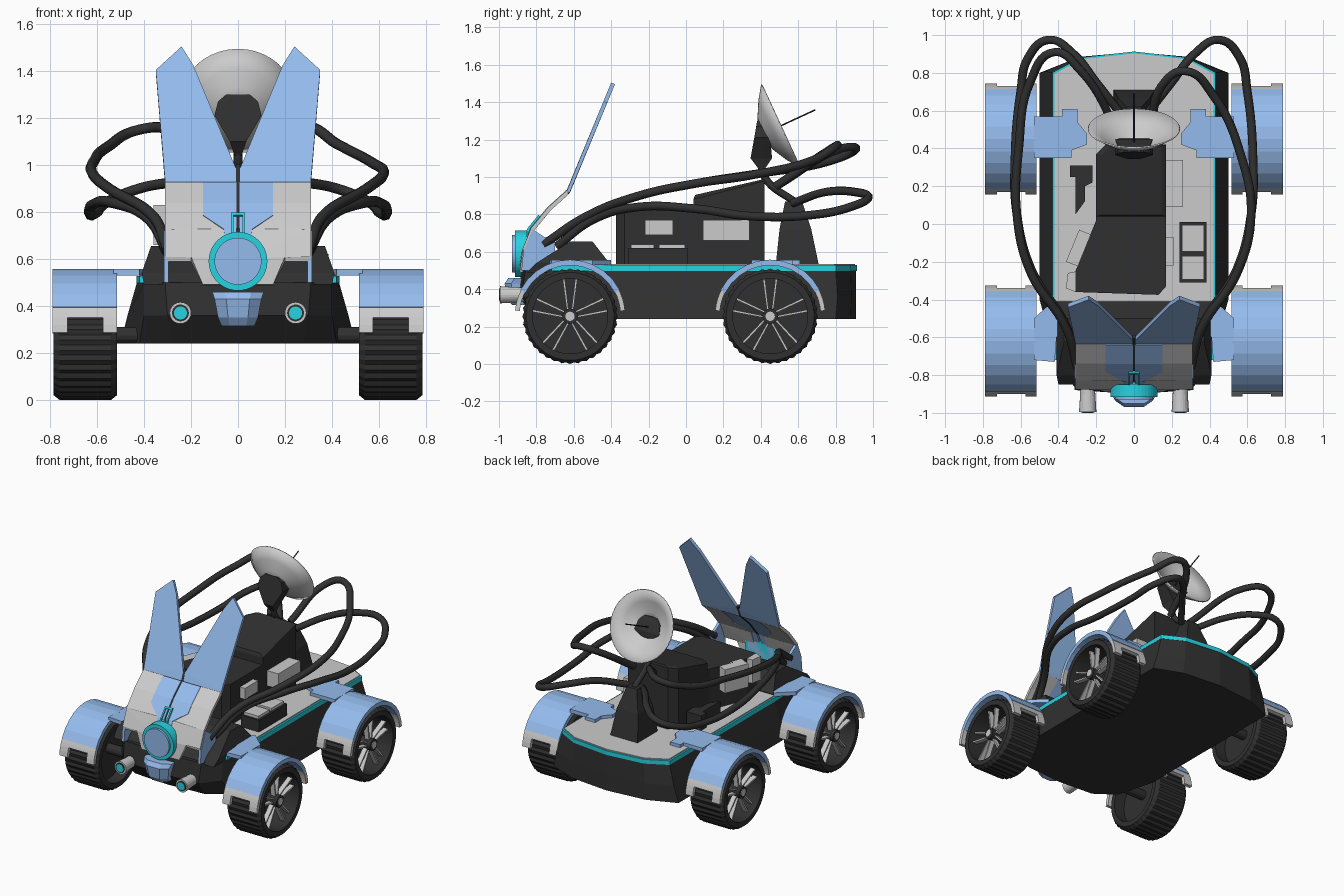
import bpy, bmesh, math
from mathutils import Vector

if "Cube" in bpy.data.objects:
    bpy.data.objects.remove(bpy.data.objects["Cube"])

def mat(name, c):
    m = bpy.data.materials.new(name)
    m.diffuse_color = (*c, 1)
    m.use_nodes = True
    m.node_tree.nodes["Principled BSDF"].inputs["Base Color"].default_value = m.diffuse_color
    return m
BLUE = mat("blue", (0.30, 0.50, 0.85))
DARK = mat("dark", (0.03, 0.03, 0.03))
CYAN = mat("cyan", (0.02, 0.65, 0.75))
GREY = None

def finish(name, bm, m, mirror=False, smooth=False):
    bmesh.ops.recalc_face_normals(bm, faces=bm.faces)
    me = bpy.data.meshes.new(name)
    for f in bm.faces:
        f.smooth = smooth
    bm.to_mesh(me)
    bm.free()
    if m:
        me.materials.append(m)
    ob = bpy.data.objects.new(name, me)
    bpy.context.collection.objects.link(ob)
    if mirror:
        ob.modifiers.new("mirror", 'MIRROR').use_mirror_merge = False
    return ob

def loft(name, rings, m, mirror=False, closed=False, caps=True, smooth=False):
    bm = bmesh.new()
    vs = [[bm.verts.new(p) for p in r] for r in rings]
    n = len(vs[0])
    for a, b in zip(vs, vs[1:] + ([vs[0]] if closed else [])):
        for i in range(n):
            j = (i + 1) % n
            bm.faces.new((a[i], a[j], b[j], b[i]))
    if caps and not closed:
        bm.faces.new(vs[0])
        bm.faces.new(vs[-1])
    return finish(name, bm, m, mirror, smooth)

def prism(name, pts, axis, a, b, m, mirror=False):
    put = {'x': lambda p, t: (t, p[0], p[1]), 'y': lambda p, t: (p[0], t, p[1]),
           'z': lambda p, t: (p[0], p[1], t)}[axis]
    return loft(name, [[put(p, t) for p in pts] for t in (a, b)], m, mirror)

def box(name, x0, x1, y0, y1, z0, z1, m, mirror=False):
    return prism(name, [(x0, y0), (x1, y0), (x1, y1), (x0, y1)], 'z', z0, z1, m, mirror)

def circle(cx, cy, r, n=32):
    return [(cx + r * math.cos(2 * math.pi * i / n), cy + r * math.sin(2 * math.pi * i / n)) for i in range(n)]

def rects(levels):
    return [[(-x, a, z), (x, a, z), (x, b, z), (-x, b, z)] for z, x, a, b in levels]

def sym(half):
    return half + [(-x, y) for x, y in reversed(half) if x > 0]

def tube(name, pts, r, m):
    cu = bpy.data.curves.new(name, 'CURVE')
    cu.dimensions = '3D'
    cu.bevel_depth, cu.bevel_resolution, cu.resolution_u = r, 2, 8
    cu.use_fill_caps = True
    s = cu.splines.new('BEZIER')
    s.bezier_points.add(len(pts) - 1)
    for bp, p in zip(s.bezier_points, pts):
        bp.co = p
        bp.handle_left_type = bp.handle_right_type = 'AUTO'
    cu.materials.append(m)
    bpy.context.collection.objects.link(bpy.data.objects.new(name, cu))

# curved front surface: y as a function of height
FACE = [(0.48, -0.88), (0.6, -0.87), (0.72, -0.82), (0.83, -0.73), (0.92, -0.63), (1.5, -0.39)]
def face_y(z):
    for (z0, y0), (z1, y1) in zip(FACE, FACE[1:]):
        if z <= z1 + 1e-5:
            return y0 + (y1 - y0) * (z - z0) / (z1 - z0)
    return FACE[-1][1]

def sheet(name, pts, m, off=0, thick=0.022):
    bm = bmesh.new()
    bm.faces.new([bm.verts.new((x, 0, z)) for x, z in pts])
    for z, _ in FACE[1:-1]:
        bmesh.ops.bisect_plane(bm, geom=bm.verts[:] + bm.edges[:] + bm.faces[:],
                               plane_co=(0, 0, z), plane_no=(0, 0, 1))
    bmesh.ops.triangulate(bm, faces=bm.faces[:])
    for v in bm.verts:
        v.co.y = face_y(v.co.z) + off
    ob = finish(name, bm, m, True)
    s = ob.modifiers.new("thickness", 'SOLIDIFY')
    s.thickness, s.offset = thick, 0

# hull, trim and deck
hull = [(0.24, [(0, -.80), (.28, -.78), (.42, -.68), (.50, -.40), (.50, .80), (.30, .88), (0, .91)]),
        (0.36, [(0, -.90), (.30, -.88), (.40, -.76), (.47, -.40), (.47, .81), (.29, .885), (0, .91)]),
        (0.50, [(0, -.88), (.31, -.86), (.40, -.74), (.43, -.40), (.43, .80), (.28, .88), (0, .91)])]
loft("hull", [[(x, y, z) for x, y in sym(h)] for z, h in hull], DARK)
prism("deck_trim", sym([(0, -.72), (.42, -.72), (.432, -.4), (.432, .802), (.28, .882), (0, .913)]), 'z', .498, .528, CYAN)
prism("deck", sym([(0, -.70), (.41, -.70), (.42, -.4), (.42, .795), (.28, .872), (0, .903)]), 'z', .505, .535, GREY)
loft("hood", rects([(.49, .40, -.85, -.42), (.54, .41, -.80, -.41), (.655, .37, -.62, -.50)]), DARK)

# wheels, fenders and axles
def arc(cy, r0, r1, a0, a1, n):
    an = [math.radians(a0 + (a1 - a0) * i / n) for i in range(n + 1)]
    return ([(cy + r1 * math.cos(a), .26 + r1 * math.sin(a)) for a in an] +
            [(cy + r0 * math.cos(a), .26 + r0 * math.sin(a)) for a in reversed(an)])

TYRE = [(.515, .20), (.515, .235), (.54, .255), (.76, .255), (.785, .235), (.785, .20)]
for end, cy in (("front", -.62), ("rear", .45)):
    rings = []
    for i in range(72):
        a = 2 * math.pi * i / 72
        rr = [(x, r - (.008 if r > .25 and i % 2 else 0)) for x, r in TYRE]
        rings.append([(x, cy + r * math.cos(a), .255 + r * math.sin(a)) for x, r in rr])
    loft(end + "_tyre", rings, DARK, True, closed=True)
    prism(end + "_wheel_disc", circle(cy, .255, .202), 'x', .60, .62, DARK, True)
    prism(end + "_hub", circle(cy, .255, .042, 16), 'x', .61, .77, DARK, True)
    prism(end + "_hub_cap", circle(cy, .255, .025, 16), 'x', .77, .775, GREY, True)
    prism(end + "_axle", circle(cy, .275, .035, 12), 'x', .40, .61, DARK, True)
    for k in range(5):
        for s in (-1, 1):
            a = math.radians(72 * k + 90)
            d, t = Vector((math.cos(a), math.sin(a))), Vector((-math.sin(a), math.cos(a)))
            c = Vector((cy, .255))
            q = [c + d * r + t * s * w for r, w in ((.035, .008), (.035, .018), (.203, .04), (.203, .028))]
            prism(end + "_spoke", [tuple(p) for p in q], 'x', .71, .745, GREY, True)
    prism(end + "_fender", arc(cy, .268, .298, 27, 153, 10), 'x', .515, .79, BLUE, True)
    for a0, a1, a2 in ((5, 18, 27), (175, 162, 153)):
        prism(end + "_fender_tip", arc(cy, .27, .295, a1, a2, 2), 'x', .515, .79, GREY, True)
        for x0, x1 in ((.515, .575), (.725, .79)):
            prism(end + "_fender_tooth", arc(cy, .27, .295, a0, a1, 2), 'x', x0, x1, GREY, True)
prism("rear_fender_bridge", [(.53, .35), (.33, .35), (.33, .39), (.25, .42), (.25, .48), (.30, .54), (.30, .61),
                             (.38, .61), (.38, .57), (.53, .57)], 'z', .53, .557, BLUE, True)
prism("front_fender_bridge", [(.53, -.72), (.42, -.73), (.41, -.60), (.39, -.57), (.39, -.44), (.42, -.40), (.53, -.50)],
      'z', .53, .557, BLUE, True)

# face panel with ears
sheet("ear", [(.008, .92), (.31, .92), (.35, 1.4), (.24, 1.5), (.19, 1.42), (.008, .98)], BLUE)
sheet("cheek_panel", [(.15, .92), (.31, .92), (.31, .6), (.2, .6), (.15, .49), (.05, .49), (.05, .72), (.15, .78)], GREY)
sheet("brow_panel", [(.006, .92), (.15, .92), (.15, .78), (.06, .72), (.05, .6), (.006, .6)], BLUE, -.004)
sheet("seam", [(0, .72), (.008, .72), (.008, 1.0), (0, 1.0)], DARK)
sheet("badge_side", [(.02, .69), (.03, .69), (.03, .79), (.02, .79)], CYAN, -.018)
for z in (.69, .78):
    sheet("badge_bar", [(0, z), (.02, z), (.02, z + .01), (0, z + .01)], CYAN, -.018)
prism("cheek_side", [(-.88, .5), (-.87, .6), (-.82, .72), (-.76, .68), (-.70, .67), (-.70, .5)], 'x', .295, .315, BLUE, True)
prism("nose_ring", circle(0, .59, .125, 40), 'y', -.915, -.85, CYAN)
prism("nose_disc", circle(0, .59, .1, 40), 'y', -.93, -.85, BLUE)
loft("chin", [[(-x, -.84, z), (-x, y + .035, z), (-x / 2, y, z), (x / 2, y, z), (x, y + .035, z), (x, -.84, z)]
              for z, x, y in ((.315, .07, -.93), (.35, .085, -.955), (.43, .1, -.97), (.46, .11, -.95))], BLUE)

# headlights
loft("headlight", [[(x, y, z) for x, z in circle(.245, .37, r, 20)] for y, r in ((-.84, .038), (-.90, .04), (-.995, .046))], GREY, True)
prism("headlight_rim", circle(.245, .37, .036, 20), 'y', -.998, -.95, DARK, True)
prism("headlight_lens", circle(.245, .37, .028, 20), 'y', -1.0, -.95, CYAN, True)

# equipment cabin and boxes
prism("cabin_front", [(-.31, -.36), (.13, -.375), (.17, -.33), (.17, .07), (-.2, .07), (-.2, .02), (-.31, -.25)], 'z', .53, .83, DARK)
cab = [(-.2, .04), (.17, .04), (.17, .42), (-.15, .42), (-.2, .37)]
loft("cabin_rear", [[(x, y, .53) for x, y in cab], [(x, y, .87 + .26 * y) for x, y in cab],
                    [(x * .85, y * .96 + .01, .895 + .22 * y) for x, y in cab]], DARK)
box("side_locker", .16, .26, .09, .34, .66, .77, GREY)
box("side_vent", .16, .21, -.22, -.07, .69, .77, GREY)
box("crate", .24, .385, -.31, .01, .53, .62, DARK)
box("crate_lid_front", .255, .37, -.295, -.17, .6, .64, GREY)
box("crate_lid_rear", .255, .37, -.145, -.005, .6, .64, GREY)
prism("left_panel", [(-.36, -.2), (-.28, -.23), (-.22, -.06), (-.29, -.03)], 'z', .66, .83, GREY)
prism("left_box", [(-.36, -.34), (-.31, -.36), (-.30, -.25), (-.35, -.26)], 'z', .66, .83, GREY)
prism("left_bracket", [(-.34, .25), (-.34, .31), (-.22, .31), (-.22, .22), (-.26, .2), (-.26, .12), (-.31, .05), (-.31, .25)],
      'z', .53, .64, DARK)

# dish on its pedestal
loft("pedestal", rects([(.53, .11, .48, .71), (.72, .085, .50, .67), (.87, .04, .53, .62)]), DARK)
tube("dish_strut", [(0, .59, .86), (0, .42, 1.0), (0, .40, 1.12)], .02, DARK)
loft("dish_housing", rects([(1.04, .015, .39, .42), (1.10, .035, .345, .46), (1.21, .1, .365, .45),
                            (1.27, .085, .375, .42), (1.30, .05, .38, .40)]), DARK)
n, u, c = Vector((0, .907, .42)), Vector((0, -.42, .907)), Vector((0, .51, 1.275))
dish = loft("dish", [[c + n * h + Vector((r * x, 0, 0)) + u * r * y for x, y in circle(0, 0, 1, 40)]
                     for r, h in ((.02, -.12), (.1, -.085), (.17, -.048), (.24, 0))], GREY, caps=False, smooth=True)
dish.modifiers.new("thickness", 'SOLIDIFY').thickness = .008
tube("dish_antenna", [c - n * .12, c + n * .2], .004, DARK)

# cables
for s in (-1, 1):
    tube("lower_cable", [(s * x, y, z) for x, y, z in (
        (.30, -.69, .63), (.38, -.5, .77), (.54, -.25, .84), (.62, .05, .83), (.63, .35, .79), (.60, .70, .80),
        (.56, .88, .84), (.45, .975, .89), (.32, .90, .92), (.20, .75, .92), (.06, .57, .86))], .023, DARK)
start = [(.30, -.76, .64), (.36, -.55, .78), (.55, -.25, .90), (.62, .05, .965)]
tube("upper_cable_right", start + [(.57, .35, 1.01), (.42, .68, 1.09), (.27, .81, 1.17), (.17, .76, 1.14), (.08, .48, .95)], .023, DARK)
tube("upper_cable_left", [(-x, y, z) for x, y, z in start] + [
    (-.61, .40, 1.02), (-.55, .75, 1.08), (-.42, .91, 1.15), (-.29, .82, 1.15), (-.08, .48, .95)], .023, DARK)
